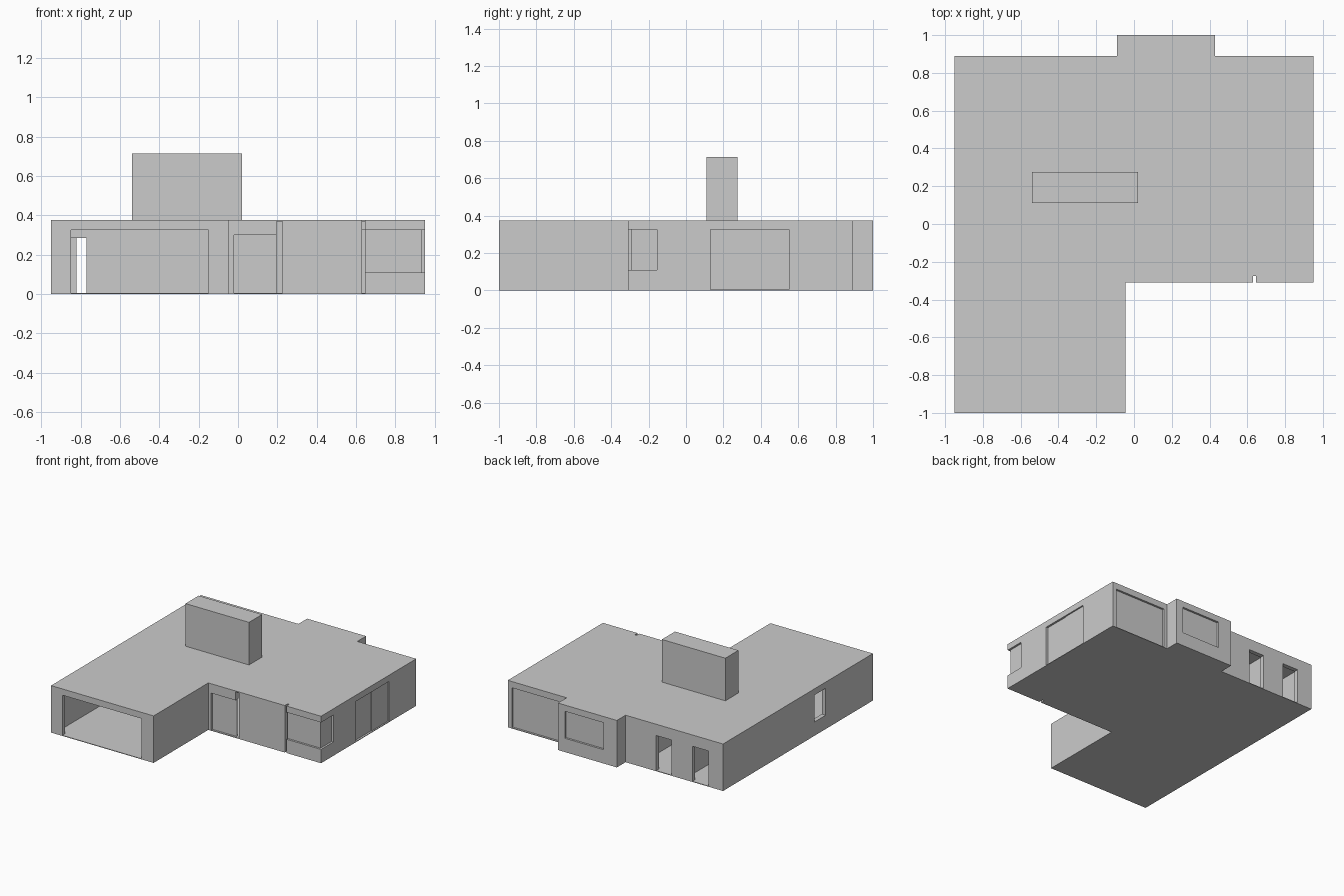
import bpy
import bmesh

if "Cube" in bpy.data.objects:
    bpy.data.objects.remove(bpy.data.objects["Cube"], do_unlink=True)

FLOOR, CEIL, TOP, T = 0.005, 0.368, 0.375, 0.035   # heights and wall thickness
LINTEL, SILL, DOOR = 0.325, 0.11, 0.285

grey = bpy.data.materials.new("plain_grey")
grey.use_nodes = True
grey.diffuse_color = (0.6, 0.6, 0.6, 1)
grey.node_tree.nodes["Principled BSDF"].inputs["Base Color"].default_value = (0.6, 0.6, 0.6, 1)


def prism(name, outline, z0, z1):
    """Extrude a counter-clockwise outline from z0 up to z1."""
    bm = bmesh.new()
    face = bm.faces.new([bm.verts.new((x, y, z0)) for x, y in outline])
    up = bmesh.ops.extrude_face_region(bm, geom=[face])["geom"]
    bmesh.ops.translate(bm, vec=(0, 0, z1 - z0),
                        verts=[v for v in up if isinstance(v, bmesh.types.BMVert)])
    bmesh.ops.recalc_face_normals(bm, faces=bm.faces)
    mesh = bpy.data.meshes.new(name)
    bm.to_mesh(mesh)
    bm.free()
    mesh.materials.append(grey)
    obj = bpy.data.objects.new(name, mesh)
    bpy.context.collection.objects.link(obj)
    return obj


def box(name, x0, x1, y0, y1, z0, z1):
    return prism(name, [(x0, y0), (x1, y0), (x1, y1), (x0, y1)], z0, z1)


def cut(target, cutter):
    """Subtract the cutter from the target, then discard it."""
    cutter.hide_render = True
    mod = target.modifiers.new("opening", 'BOOLEAN')
    mod.operation, mod.solver, mod.object = 'DIFFERENCE', 'EXACT', cutter
    bpy.context.view_layer.objects.active = target
    bpy.ops.object.modifier_apply(modifier=mod.name)
    bpy.data.objects.remove(cutter, do_unlink=True)


def plan(t):
    """House outline, moved inward by t."""
    return [(-0.95 + t, -1 + t), (-0.045 - t, -1 + t), (-0.045 - t, -0.31 + t),
            (0.95 - t, -0.31 + t), (0.95 - t, 0.89 - t), (0.43 - t, 0.89 - t),
            (0.43 - t, 1 - t), (-0.09 + t, 1 - t), (-0.09 + t, 0.89 - t),
            (-0.95 + t, 0.89 - t)]


# Shell: floor, hollow walls and flat roof
floor = prism("floor", plan(0), 0, FLOOR)
walls = prism("outer_walls", plan(0), FLOOR, CEIL)
roof = prism("roof", plan(0), CEIL, TOP)
cut(walls, prism("room_cutter", plan(T), -1, 1))

# Openings through the walls
openings = [
    (-0.85, -0.15, -1.1, -0.9, -1, LINTEL),          # garage
    (-0.02, 0.195, -0.4, -0.26, -1, 0.3),            # front door
    (0.195, 0.225, -0.4, -0.26, -1, 1),              # slit beside the door
    (0.645, 1.1, -0.4, -0.155, SILL, LINTEL),        # corner window
    (0.85, 1.1, 0.13, 0.55, -1, LINTEL),             # side sliding door
    (0.46, 0.915, 0.8, 0.95, -1, LINTEL),            # back sliding door
    (0.03, 0.37, 0.92, 1.1, SILL, LINTEL),           # bay window
    (-0.495, -0.36, 0.8, 0.95, -1, DOOR),            # back doorways
    (-0.82, -0.68, 0.8, 0.95, -1, DOOR),
    (-1.1, -0.9, -0.405, -0.265, SILL, LINTEL),      # garage window
]
for o in openings:
    cut(walls, box("opening_cutter", *o))

# Narrow notch running the full height
for part in (floor, walls, roof):
    cut(part, box("notch_cutter", 0.63, 0.645, -0.4, -0.275, -1, 1))

# Recessed panes and doors
R, P = 0.016, 0.01
box("front_door", -0.02, 0.195, -0.31 + R, -0.31 + R + P, FLOOR, 0.3)
box("corner_pane_front", 0.645, 0.95 - R, -0.31 + R, -0.31 + R + P, SILL, LINTEL)
box("corner_pane_side", 0.95 - R - P, 0.95 - R, -0.31 + R + P, -0.155, SILL, LINTEL)
box("side_sliding_pane", 0.95 - R - P, 0.95 - R, 0.13, 0.35, FLOOR, LINTEL)
box("side_fixed_pane", 0.95 - R, 0.95 - R + P / 2, 0.34, 0.55, FLOOR, LINTEL)
box("back_sliding_pane", 0.46, 0.915, 0.89 - R - P, 0.89 - R, FLOOR, LINTEL)
box("bay_pane", 0.03, 0.37, 1 - R - P, 1 - R, SILL, LINTEL)

# Inner partitions
garage_back = box("garage_back_wall", -0.95 + T, -0.08, -0.22, -0.2, FLOOR, CEIL)
cut(garage_back, box("doorway_cutter", -0.88, -0.77, -0.3, -0.1, -1, DOOR))
box("bedroom_wall", -0.61, -0.59, 0.35, 0.89 - T, FLOOR, CEIL)
box("kitchen_wall", -0.2, -0.18, 0.35, 0.89 - T, FLOOR, CEIL)
hall = box("hall_wall", 0.02, 0.5, 0.18, 0.2, FLOOR, CEIL)
box("garage_side_wall", -0.08, -0.045, -0.31 + T, -0.2, FLOOR, CEIL)

# Chimney block
box("chimney", -0.54, 0.02, 0.11, 0.275, CEIL, 0.715)
